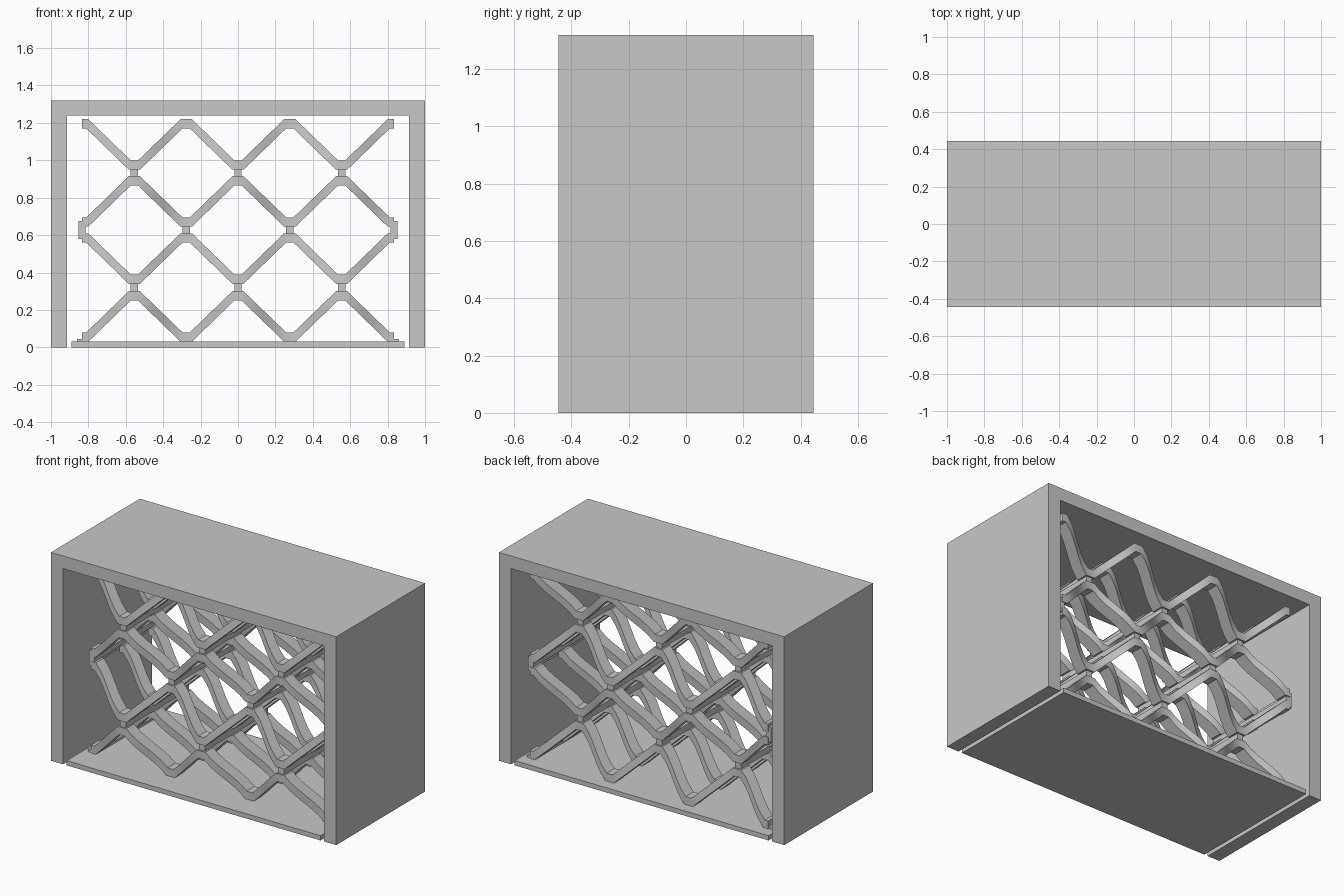
import bpy
import bmesh
import math

cube = bpy.data.objects.get("Cube")
if cube:
    bpy.data.objects.remove(cube, do_unlink=True)

grey = bpy.data.materials.new("plain_grey")
grey.use_nodes = True
colour = (0.58, 0.58, 0.58, 1)
grey.diffuse_color = colour
grey.node_tree.nodes["Principled BSDF"].inputs["Base Color"].default_value = colour

REACH = 0.325                  # mean half depth of the lattice
SWAY = 0.045                   # sideways wave of each strip, along y
STRIP = 0.08                   # depth of one zigzag strip
PITCH = 0.277                  # peak to valley distance
RISE = 0.27                    # overall height of one zigzag
THICK = 0.05
ROWS = (0.03, 0.34, 0.645, 0.95)


def add_object(name, bm):
    bmesh.ops.recalc_face_normals(bm, faces=bm.faces)
    mesh = bpy.data.meshes.new(name)
    bm.to_mesh(mesh)
    bm.free()
    mesh.materials.append(grey)
    obj = bpy.data.objects.new(name, mesh)
    bpy.context.collection.objects.link(obj)
    return obj


def extrude_profile(name, points, y0, y1):
    """Solid made from an x-z outline drawn out along y."""
    bm = bmesh.new()
    face = bm.faces.new([bm.verts.new((x, y0, z)) for x, z in points])
    moved = bmesh.ops.extrude_face_region(bm, geom=[face])["geom"]
    verts = [v for v in moved if isinstance(v, bmesh.types.BMVert)]
    bmesh.ops.translate(bm, verts=verts, vec=(0, y1 - y0, 0))
    return add_object(name, bm)


def box(name, x0, x1, z0, z1, y0, y1):
    return extrude_profile(name, [(x0, z0), (x1, z0), (x1, z1), (x0, z1)], y0, y1)


def zigzag_sections(base, ends_high):
    """Cross-sections along a bent strip: top x, bottom x, bottom z, y shift."""
    bends = []
    for i in range(-3, 4):
        odd = i % 2 != 0
        high = odd == ends_high
        z = base + (RISE - THICK if high else 0)
        for side in (-1, 1):
            top_x = i * PITCH + side * (0.03 if high else 0.02)
            low_x = i * PITCH + side * (0.02 if high else 0.03)
            if abs(i) == 3 and side * i > 0:
                top_x = low_x = side * 0.835
            bends.append((top_x, low_x, z, SWAY if odd else -SWAY))
    sections = [bends[0]]
    for a, b in zip(bends, bends[1:]):
        steps = 1 if a[3] == b[3] else 6
        for k in range(1, steps + 1):
            t = k / steps
            ease = t * t * (3 - 2 * t)
            sections.append(tuple(p + (q - p) * w
                                  for p, q, w in zip(a, b, (t, t, t, ease))))
    return sections


def zigzag_strip(name, sections, y):
    bm = bmesh.new()
    rings = []
    for top_x, low_x, z, shift in sections:
        near, far = y + shift, y + shift + STRIP
        corners = ((low_x, near, z), (low_x, far, z),
                   (top_x, far, z + THICK), (top_x, near, z + THICK))
        rings.append([bm.verts.new(c) for c in corners])
    for a, b in zip(rings, rings[1:]):
        for k in range(4):
            n = (k + 1) % 4
            bm.faces.new((a[k], a[n], b[n], b[k]))
    bm.faces.new(rings[0])
    bm.faces.new(rings[-1])
    mesh = add_object(name, bm).data
    mesh.shade_smooth()
    mesh.set_sharp_from_angle(angle=math.radians(25))


# Open case: two walls and a top in one piece
extrude_profile("case", [(-1, 0), (-0.915, 0), (-0.915, 1.24), (0.915, 1.24),
                         (0.915, 0), (1, 0), (1, 1.32), (-1, 1.32)], -0.445, 0.445)
box("base_plate", -0.89, 0.89, 0, 0.03, -0.445, 0.445)

# Zigzag strips, three deep in each row
for r, base in enumerate(ROWS):
    sections = zigzag_sections(base, r % 2 == 1)
    for d in range(3):
        y = -REACH + d * (REACH - STRIP / 2)
        zigzag_strip(f"zigzag_strip_{r + 1}_{d + 1}", sections, y)

# Rails joining the rows where the bends meet, set in from the strip ends
for r in range(3):
    shift = SWAY if r == 1 else -SWAY
    columns = (-1, 1) if r == 1 else (-2, 0, 2)
    for c in columns:
        x = c * PITCH
        box("joint_rail", x - 0.02, x + 0.02, ROWS[r] + RISE, ROWS[r + 1],
            shift - REACH + 0.01, shift + REACH - 0.01)

# End rails and feet on both sides
near, far = SWAY - REACH + 0.005, SWAY + REACH - 0.005
for s in (-1, 1):
    box("end_rail", *sorted((s * 0.835, s * 0.852)), 0.58, 0.675, near, far)
    box("end_joint", *sorted((s * 0.815, s * 0.835)), 0.61, 0.645, near, far)
    box("end_foot", *sorted((s * 0.8, s * 0.86)), 0.03, 0.045, near, far)
